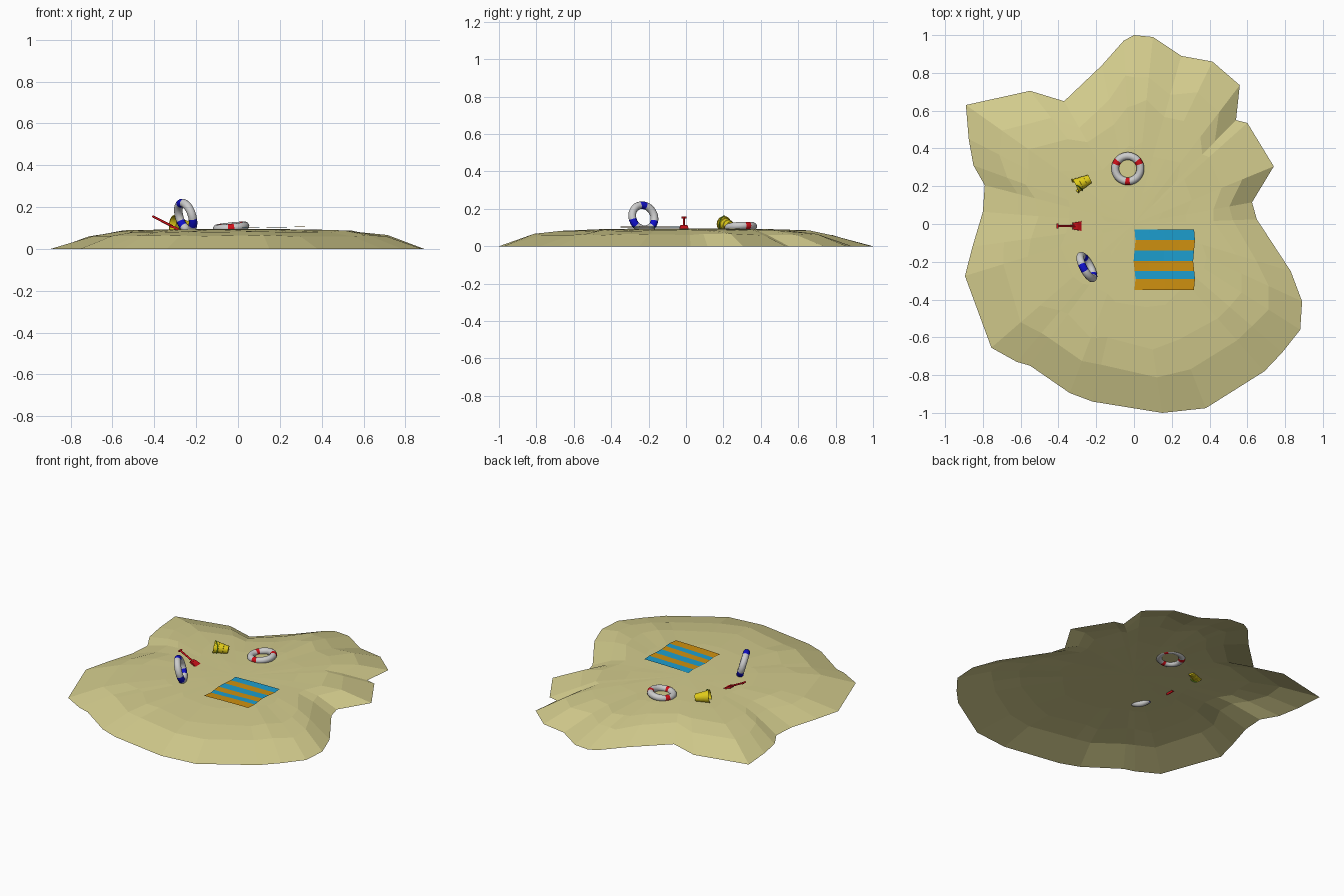
import bpy, bmesh, math, random
from mathutils import Vector, Matrix

if "Cube" in bpy.data.objects:
    bpy.data.objects.remove(bpy.data.objects["Cube"])

random.seed(4)

def mat(name, *rgb):
    m = bpy.data.materials.new(name)
    m.diffuse_color = (*rgb, 1)
    m.use_nodes = True
    m.node_tree.nodes["Principled BSDF"].inputs["Base Color"].default_value = m.diffuse_color
    return m

SAND = mat("sand", .66, .61, .27)
WHITE = mat("white", .75, .75, .77)
RED = mat("red", .65, .005, .01)
NAVY = mat("navy", .005, .005, .6)
YELLOW = mat("yellow", .75, .6, .01)
GREEN = mat("green", .2, .5, .02)
BLUE = mat("towel_blue", .012, .34, .62)
ORANGE = mat("towel_orange", .62, .28, .005)

def finish(name, bm, mats, smooth=False):
    me = bpy.data.meshes.new(name)
    bmesh.ops.recalc_face_normals(bm, faces=bm.faces)
    bm.to_mesh(me)
    bm.free()
    ob = bpy.data.objects.new(name, me)
    bpy.context.collection.objects.link(ob)
    for m in mats:
        me.materials.append(m)
    if smooth:
        shade(ob)
    return ob

def shade(ob):
    bpy.ops.object.select_all(action='DESELECT')
    ob.select_set(True)
    bpy.context.view_layer.objects.active = ob
    bpy.ops.object.shade_smooth_by_angle(angle=math.radians(40))

def frame(x, y, origin):
    x, y = Vector(x).normalized(), Vector(y).normalized()
    z = x.cross(y).normalized()
    y = z.cross(x)
    m = Matrix((x, y, z)).transposed().to_4x4()
    m.translation = origin
    return m

def rod(bm, a, b, r, n=10):
    a, b = Vector(a), Vector(b)
    d = b - a
    m = Matrix.Translation((a + b) / 2) @ d.to_track_quat('Z', 'Y').to_matrix().to_4x4()
    bmesh.ops.create_cone(bm, cap_ends=True, segments=n, radius1=r, radius2=r,
                          depth=d.length, matrix=m)

# sand mound: open shell, coastline rings shrinking up to a flat plateau
coast = [(0, 1), (.1, .99), (.25, .89), (.415, .86), (.56, .735), (.54, .55), (.6, .535),
         (.74, .305), (.625, .115), (.65, .025), (.83, -.25), (.89, -.41), (.88, -.56),
         (.785, -.68), (.69, -.78), (.38, -.975), (.15, -1), (-.22, -.94), (-.34, -.895),
         (-.55, -.75), (-.62, -.73), (-.755, -.655), (-.895, -.275), (-.855, -.12),
         (-.8, .065), (-.79, .205), (-.85, .31), (-.875, .45), (-.89, .63), (-.55, .705),
         (-.37, .65), (-.17, .84), (-.055, .97)]
bm = bmesh.new()
rings = []
for s, z in ((1, 0), (.79, .064), (.65, .085), (.42, .092), (.2, .095)):
    ring = []
    for x, y in coast:
        j = 0 if s == 1 else random.uniform(-.025, .025)
        dz = random.uniform(-.006, .004) if .6 < s < 1 else 0
        ring.append(bm.verts.new((x * (s + j), y * (s + j), z + dz)))
    rings.append(ring)
n = len(coast)
for lo, hi in zip(rings, rings[1:]):
    for i in range(n):
        k = (i + 1) % n
        bm.faces.new((lo[i], hi[i], hi[k], lo[k]))
top = bm.verts.new((0, 0, .096))
for i in range(n):
    bm.faces.new((rings[-1][i], top, rings[-1][(i + 1) % n]))
finish("sand_mound", bm, [SAND])

# striped towel
bm = bmesh.new()
edges_y = (-.03, -.086, -.14, -.197, -.248, -.29, -.35)
rows = []
for r, y in enumerate(edges_y):
    off = .005 * math.sin(r * 1.6)
    rows.append([bm.verts.new((.003 + off + .315 * c / 4, y,
                 .1 + .006 * c / 4 + .001 * math.sin(r + c))) for c in range(5)])
for r in range(6):
    for c in range(4):
        f = bm.faces.new((rows[r][c], rows[r + 1][c], rows[r + 1][c + 1], rows[r][c + 1]))
        f.material_index = r % 2
finish("beach_towel", bm, [BLUE, ORANGE])

# life rings: tori with three coloured bands
def life_ring(name, colour, matrix, bands):
    bpy.ops.mesh.primitive_torus_add(major_segments=36, minor_segments=14,
                                     major_radius=.067, minor_radius=.0205)
    ob = bpy.context.object
    ob.name = name
    ob.data.materials.append(WHITE)
    ob.data.materials.append(colour)
    for p in ob.data.polygons:
        a = math.degrees(math.atan2(p.center.y, p.center.x))
        if any(abs((a - b + 180) % 360 - 180) < 14.9 for b in bands):
            p.material_index = 1
    shade(ob)
    ob.matrix_world = matrix

life_ring("lying_life_ring", RED,
          frame((1, 0, .1), (0, 1, .05), (-.033, .293, .103)), (30, 150, 270))
s, c = math.sin(.27), math.cos(.27)
life_ring("standing_life_ring", NAVY,
          frame((-.47, .88, 0), (-.88 * s, -.47 * s, c), (-.25, -.228, .155)), (85, -35, -155))

# bucket: turned wall with stepped ribs, lying on its side
mouth, base = Vector((-.312, .201, .121)), Vector((-.235, .238, .108))
axis = (mouth - base).normalized()
side = axis.cross(Vector((0, 0, 1))).normalized()
if side.y > 0:
    side = -side
up = side.cross(axis).normalized()
if up.z < 0:
    up = -up
length = (mouth - base).length
profile = [(0, 0), (.024, 0), (.028, .33), (.030, .34), (.033, .66), (.035, .67),
           (.037, .94), (.041, .94), (.041, 1), (.036, 1), (.023, .05), (0, .05)]
bm = bmesh.new()
N = 20
loops = []
for r, t in profile:
    o = base + axis * length * t
    if r == 0:
        loops.append([bm.verts.new(o)] * N)
    else:
        loops.append([bm.verts.new(o + r * (math.cos(2 * math.pi * i / N) * side +
                                            math.sin(2 * math.pi * i / N) * up))
                      for i in range(N)])
for a, b in zip(loops, loops[1:]):
    for i in range(N):
        k = (i + 1) % N
        vs = list(dict.fromkeys((a[i], a[k], b[k], b[i])))
        bm.faces.new(vs)
finish("bucket", bm, [YELLOW], True)

# bucket handle: arc folded back over the side
cu = bpy.data.curves.new("bucket_handle", 'CURVE')
cu.dimensions = '3D'
cu.bevel_depth = .003
cu.bevel_resolution = 1
cu.use_fill_caps = True
sp = cu.splines.new('POLY')
sp.points.add(12)
swing = (side * .85 - axis * .5).normalized()
for i, p in enumerate(sp.points):
    t = math.pi * i / 12
    p.co = (*(mouth - axis * .004 + .043 * (math.cos(t) * up + math.sin(t) * swing)), 1)
cu.materials.append(GREEN)
bpy.context.collection.objects.link(bpy.data.objects.new("bucket_handle", cu))

# spade: shaft, cross grip and tapered blade pushed into the sand
Y = -.011
bm = bmesh.new()
rod(bm, (-.403, Y, .153), (-.312, Y, .107), .0055)
rod(bm, (-.405, Y - .014, .154), (-.405, Y + .014, .154), .0055)
finish("spade_shaft", bm, [RED], True)

bm = bmesh.new()
sections = ((-.322, .108, .018), (-.300, .101, .021), (-.277, .087, .026))
quads = []
for x, z, w in sections:
    quads.append([bm.verts.new((x + dx, Y + sy * w, z + dz))
                  for sy, dx, dz in ((-1, 0, .006), (1, 0, .006), (1, -.004, -.004), (-1, -.004, -.004))])
for a, b in zip(quads, quads[1:]):
    for i in range(4):
        k = (i + 1) % 4
        bm.faces.new((a[i], a[k], b[k], b[i]))
bm.faces.new(quads[0])
bm.faces.new(quads[-1])
finish("spade_blade", bm, [RED])
